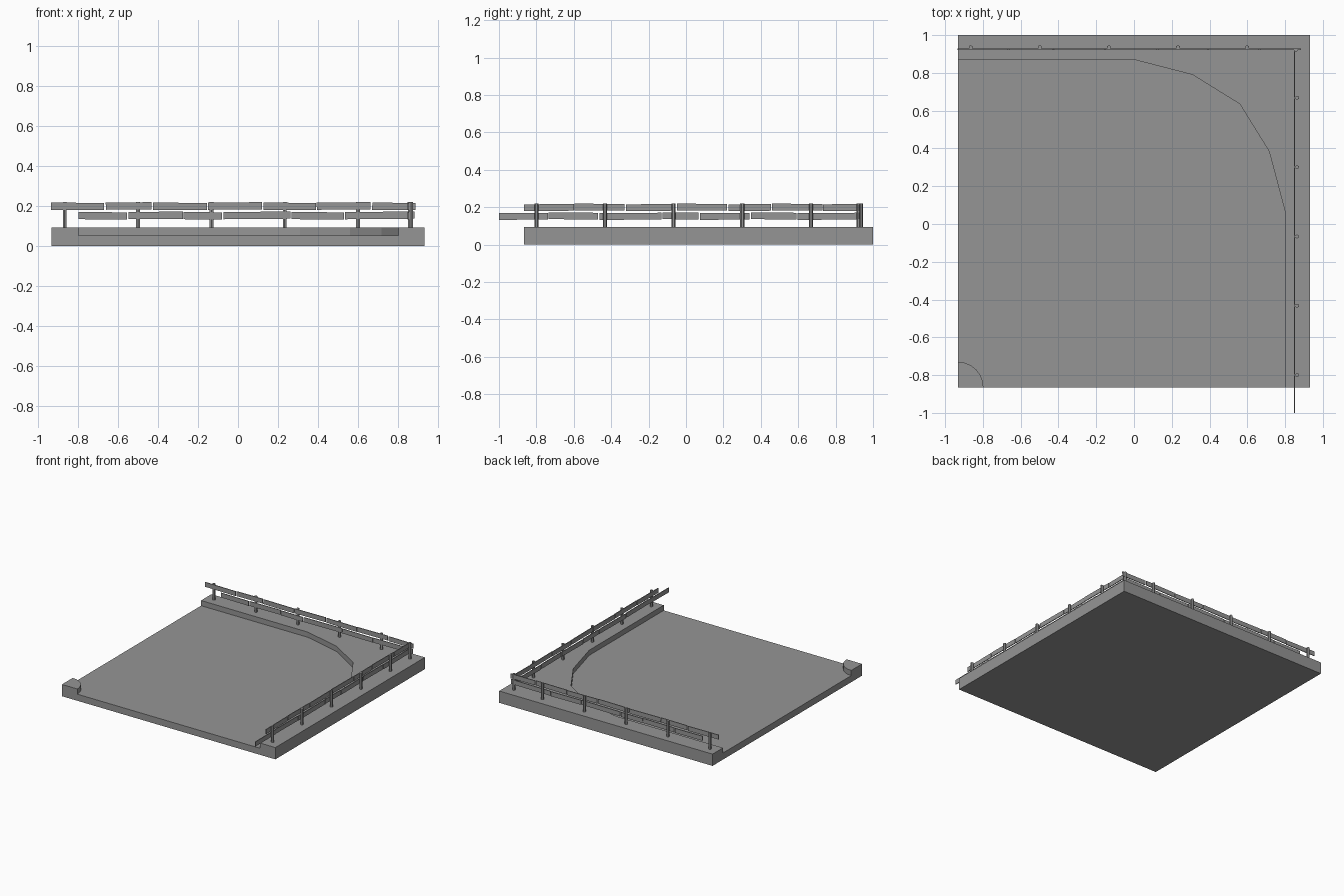
import bpy, bmesh, math
from mathutils import Matrix, Vector

cube = bpy.data.objects.get("Cube")
if cube:
    bpy.data.objects.remove(cube, do_unlink=True)

grey = bpy.data.materials.new("mid grey")
grey.use_nodes = True
grey.diffuse_color = (0.3, 0.3, 0.3, 1)
grey.node_tree.nodes["Principled BSDF"].inputs["Base Color"].default_value = (0.3, 0.3, 0.3, 1)


def finish(name, bm):
    bmesh.ops.recalc_face_normals(bm, faces=bm.faces)
    mesh = bpy.data.meshes.new(name)
    bm.to_mesh(mesh)
    bm.free()
    mesh.materials.append(grey)
    obj = bpy.data.objects.new(name, mesh)
    bpy.context.collection.objects.link(obj)
    return obj


def add_box(bm, low, high, tilt=None):
    low, high = Vector(low), Vector(high)
    place = Matrix.Translation((low + high) / 2)
    if tilt:
        place = place @ Matrix.Rotation(tilt[1], 4, tilt[0])
    bmesh.ops.create_cube(bm, size=1, matrix=place @ Matrix.Diagonal((*(high - low), 1)))


# Ground slab with its raised kerbs
LEFT, RIGHT, FRONT, BACK = -0.932, 0.932, -0.865, 1.0
ROAD, KERB = 0.052, 0.093
bm = bmesh.new()
add_box(bm, (LEFT, FRONT, 0), (RIGHT, BACK, KERB))
slab = finish("road_slab", bm)

# Sunken road bend, cut out of the slab
radius = 0.135
arc = [(LEFT + radius * math.cos(a), FRONT + radius * math.sin(a))
       for a in (math.radians(15 * i) for i in range(7))]
bend = [(-1.2, 0.87), (0, 0.87), (0.31, 0.79), (0.56, 0.635),
        (0.715, 0.385), (0.8, 0.065), (0.8, -1.2)]
outline = bend + [(LEFT + radius, -1.2)] + arc + [(-1.2, FRONT + radius)]
bm = bmesh.new()
face = bm.faces.new([bm.verts.new((x, y, ROAD)) for x, y in outline])
top = bmesh.ops.extrude_face_region(bm, geom=[face])["geom"]
bmesh.ops.translate(bm, vec=(0, 0, 0.2),
                    verts=[v for v in top if isinstance(v, bmesh.types.BMVert)])
cutter = finish("road_cutter", bm)
cutter.hide_render = True
cut = slab.modifiers.new("road", "BOOLEAN")
cut.operation = "DIFFERENCE"
cut.solver = "EXACT"
cut.object = cutter
bpy.context.view_layer.objects.active = slab
bpy.ops.object.modifier_apply(modifier=cut.name)
bpy.data.objects.remove(cutter, do_unlink=True)

# Fence posts
FENCE_X, FENCE_Y = 0.85, 0.925
posts = [(-0.865 + 0.366 * i, 0.936) for i in range(5)]
posts += [(0.863, -0.8 + 0.367 * i) for i in range(5)] + [(0.857, 0.922)]
for i, (x, y) in enumerate(posts):
    bm = bmesh.new()
    bmesh.ops.create_cone(bm, cap_ends=True, segments=6, radius1=0.011, radius2=0.011,
                          depth=0.13, matrix=Matrix.Translation((x, y, 0.155)))
    finish(f"fence_post_{i + 1}", bm)


# Fence planks: each run is a list of start and end positions
def plank_row(name, along_x, z, spans):
    bm = bmesh.new()
    for i, (a, b) in enumerate(spans):
        lift = 0.002 * (i % 2)
        low, high = z - 0.018 + lift, z + 0.018 + lift
        tilt = 0.008 * (-1) ** i
        if along_x:
            add_box(bm, (a, FENCE_Y - 0.003, low), (b, FENCE_Y + 0.003, high), ("Y", tilt))
        else:
            add_box(bm, (FENCE_X - 0.003, a, low), (FENCE_X + 0.003, b, high), ("X", tilt))
    finish(name, bm)


UPPER, LOWER = 0.198, 0.151
plank_row("back_upper_rail", True, UPPER,
          [(-0.933, -0.668), (-0.66, -0.432), (-0.425, -0.155), (-0.15, 0.12),
           (0.127, 0.39), (0.393, 0.662), (0.67, 0.885)])
plank_row("back_lower_rail", True, LOWER,
          [(-0.795, -0.553), (-0.547, -0.275), (-0.272, -0.08), (-0.072, 0.262),
           (0.268, 0.53), (0.535, 0.88)])
plank_row("side_upper_rail", False, UPPER,
          [(-0.865, -0.6), (-0.595, -0.328), (-0.322, -0.055), (-0.047, 0.22),
           (0.227, 0.455), (0.46, 0.73), (0.733, 0.93)])
plank_row("side_lower_rail", False, LOWER,
          [(-1.0, -0.738), (-0.735, -0.47), (-0.463, -0.13), (-0.125, 0.068),
           (0.075, 0.34), (0.347, 0.59), (0.597, 0.92)])
